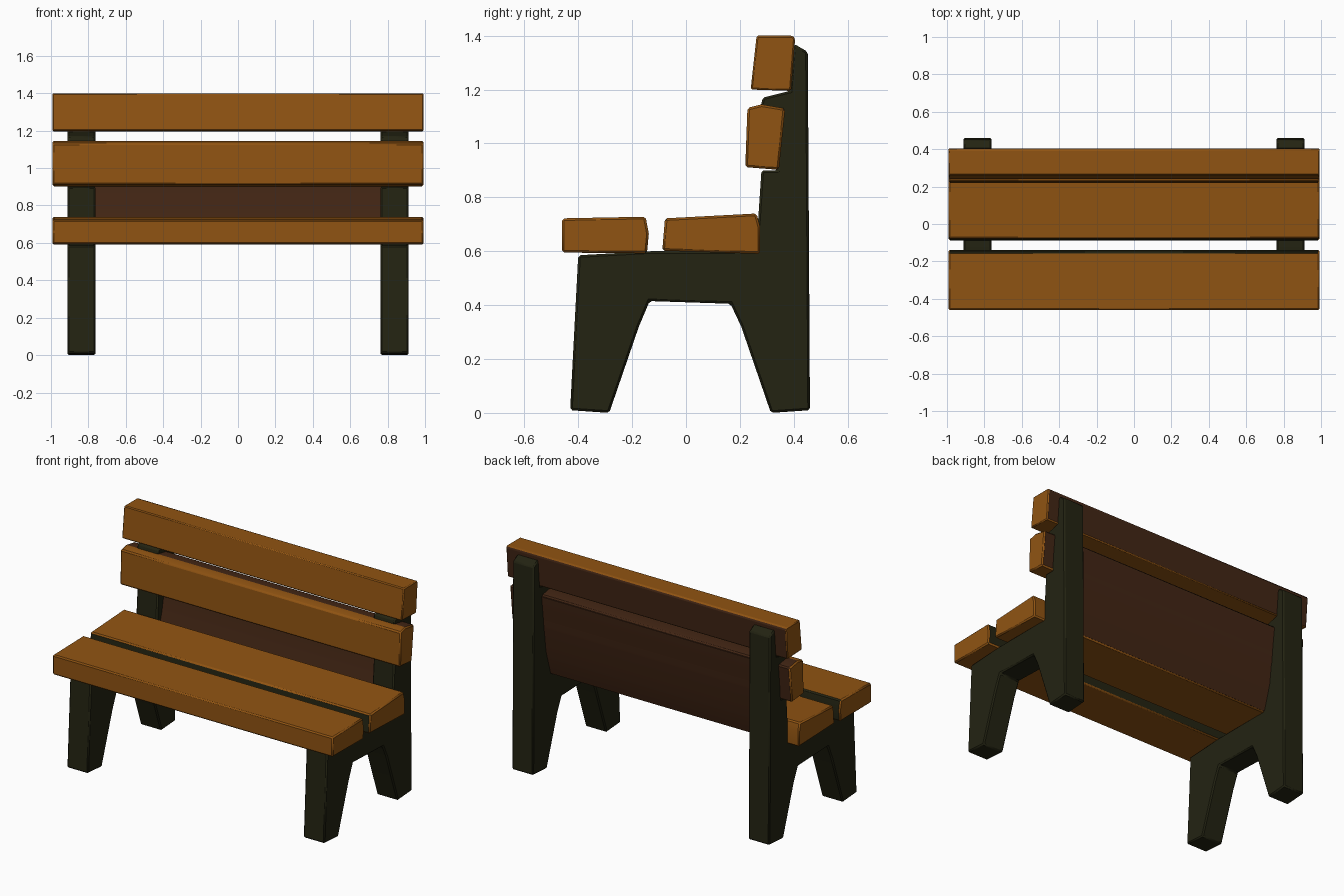
import bpy, bmesh

if "Cube" in bpy.data.objects:
    bpy.data.objects.remove(bpy.data.objects["Cube"])


def material(name, rgb):
    m = bpy.data.materials.new(name)
    m.diffuse_color = (*rgb, 1)
    m.use_nodes = True
    m.node_tree.nodes["Principled BSDF"].inputs["Base Color"].default_value = m.diffuse_color
    return m


ORANGE = material("orange wood", (0.28, 0.088, 0.006))
GREEN = material("dark green", (0.017, 0.017, 0.006))
BROWN = material("dark brown", (0.055, 0.019, 0.007))


def extrude(name, profile, x0, x1, mats, painted=(), bevel=0.0):
    """Extrude a (y, z) profile along x; sides listed in painted use the second material."""
    mesh = bpy.data.meshes.new(name)
    bm = bmesh.new()
    a = [bm.verts.new((x0, y, z)) for y, z in profile]
    b = [bm.verts.new((x1, y, z)) for y, z in profile]
    bm.faces.new(a)
    bm.faces.new(b[::-1])
    n = len(profile)
    for i in range(n):
        j = (i + 1) % n
        f = bm.faces.new((a[i], b[i], b[j], a[j]))
        f.material_index = 1 if i in painted else 0
    bmesh.ops.recalc_face_normals(bm, faces=bm.faces)
    bm.to_mesh(mesh)
    bm.free()
    for m in mats:
        mesh.materials.append(m)
    ob = bpy.data.objects.new(name, mesh)
    bpy.context.collection.objects.link(ob)
    if bevel:
        mod = ob.modifiers.new("soft edges", 'BEVEL')
        mod.width = bevel
        mod.segments = 1
        mod.limit_method = 'ANGLE'
        mod.angle_limit = 0.7
    return ob


# Side frames: legs, arch, seat rail and stepped back post in one outline
frame = [(-0.43, 0.01), (-0.285, 0.0), (-0.175, 0.32), (-0.135, 0.415),
         (0.165, 0.405), (0.205, 0.32), (0.315, 0.0), (0.46, 0.01),
         (0.452, 1.34), (0.40, 1.37), (0.385, 1.195), (0.285, 1.17),
         (0.275, 1.13), (0.355, 1.125), (0.34, 0.90), (0.28, 0.90),
         (0.26, 0.60), (-0.10, 0.60), (-0.13, 0.60), (-0.40, 0.585)]
for side, s in (("left", -1), ("right", 1)):
    extrude(side + "_frame", frame, *sorted((s * 0.762, s * 0.912)), [GREEN], bevel=0.008)

# Seat planks, with dark faces along the gap between them
extrude("front_seat_plank",
        [(-0.46, 0.595), (-0.145, 0.592), (-0.138, 0.665), (-0.15, 0.728), (-0.46, 0.722)],
        -0.992, 0.992, [ORANGE, GREEN], (1, 2), 0.008)
extrude("rear_seat_plank",
        [(-0.088, 0.602), (0.275, 0.59), (0.275, 0.69), (0.262, 0.74), (-0.078, 0.722)],
        -0.992, 0.992, [ORANGE, GREEN], (4,), 0.008)

# Backrest planks, with dark rear faces
extrude("lower_back_plank",
        [(0.22, 0.912), (0.345, 0.902), (0.368, 1.13), (0.28, 1.145), (0.228, 1.132)],
        -0.992, 0.992, [ORANGE, BROWN], (1, 2), 0.008)
extrude("upper_back_plank",
        [(0.24, 1.20), (0.39, 1.195), (0.405, 1.39), (0.395, 1.40), (0.262, 1.40)],
        -0.992, 0.992, [ORANGE, BROWN], (1,), 0.006)

# Thin panel closing the space between backrest and seat
extrude("back_panel",
        [(0.352, 0.94), (0.318, 0.76), (0.272, 0.60), (0.28, 0.595),
         (0.328, 0.755), (0.372, 1.12), (0.362, 1.12)],
        -0.77, 0.77, [BROWN])

# Smooth shading that keeps the edges crisp
bpy.ops.object.select_all(action='SELECT')
bpy.context.view_layer.objects.active = bpy.data.objects["back_panel"]
bpy.ops.object.shade_smooth_by_angle(angle=0.6)
